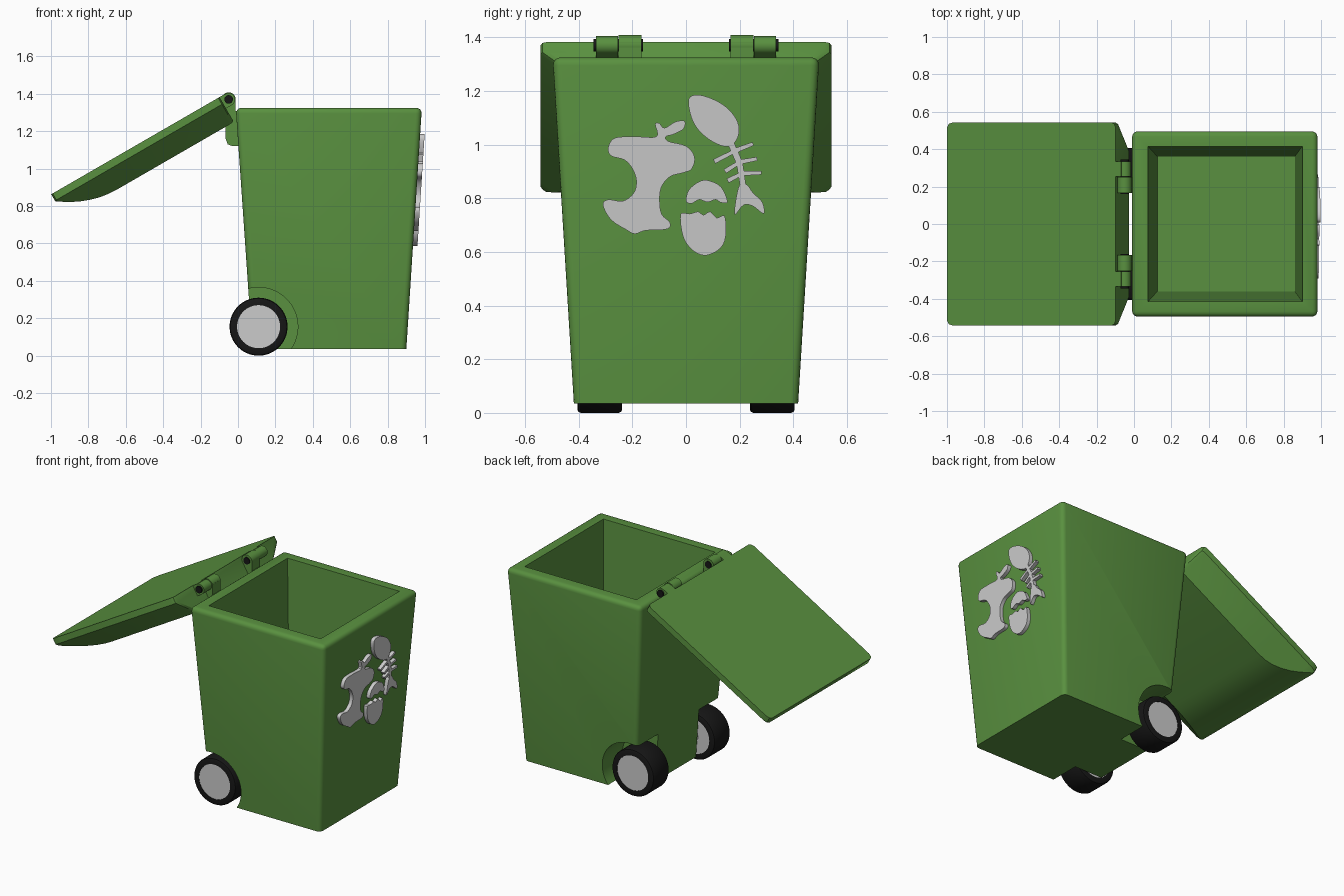
import bpy, bmesh, math
from mathutils import Vector

if "Cube" in bpy.data.objects:
    bpy.data.objects.remove(bpy.data.objects["Cube"])


def material(name, rgb):
    m = bpy.data.materials.new(name)
    m.diffuse_color = (*rgb, 1)
    m.use_nodes = True
    m.node_tree.nodes["Principled BSDF"].inputs["Base Color"].default_value = m.diffuse_color
    return m


GREEN = material("green_plastic", (0.10, 0.28, 0.05))
BLACK = material("black_rubber", (0.008, 0.008, 0.008))


def finish(bm, name, mat=None, smooth=True):
    bmesh.ops.recalc_face_normals(bm, faces=bm.faces)
    me = bpy.data.meshes.new(name)
    bm.to_mesh(me)
    bm.free()
    ob = bpy.data.objects.new(name, me)
    bpy.context.collection.objects.link(ob)
    if mat:
        me.materials.append(mat)
    if smooth:
        bpy.ops.object.select_all(action='DESELECT')
        ob.select_set(True)
        bpy.context.view_layer.objects.active = ob
        bpy.ops.object.shade_smooth_by_angle(angle=math.radians(35))
    return ob


def loft(bm, rings, closed=False, caps=True):
    """Skin rings of equal point count."""
    vs = [[bm.verts.new(p) for p in r] for r in rings]
    n = len(vs[0])
    pairs = list(zip(vs, vs[1:])) + ([(vs[-1], vs[0])] if closed else [])
    for a, b in pairs:
        for i in range(n):
            j = (i + 1) % n
            bm.faces.new((a[i], a[j], b[j], b[i]))
    if caps and not closed:
        bm.faces.new(vs[0])
        bm.faces.new(vs[-1])
    return vs


def circle(cx, cz, r, y, n=48):
    return [(cx + r * math.cos(2 * math.pi * i / n), y,
             cz + r * math.sin(2 * math.pi * i / n)) for i in range(n)]


def cylinder(name, c, r, y0, y1, mat, n=48):
    bm = bmesh.new()
    loft(bm, [circle(*c, r, y0, n), circle(*c, r, y1, n)])
    return finish(bm, name, mat)


def prism_y(name, pts, y0, y1, mat):
    bm = bmesh.new()
    loft(bm, [[(x, y, z) for x, z in pts] for y in (y0, y1)])
    return finish(bm, name, mat)


# Bin body: tapered tub with thick walls and rounded outer edges
def rect(x0, x1, h, z):
    return [(x0, -h, z), (x1, -h, z), (x1, h, z), (x0, h, z)]


bm = bmesh.new()
v = loft(bm, [rect(0.077, 0.90, 0.418, 0.035), rect(-0.012, 0.983, 0.497, 1.325),
              rect(0.075, 0.90, 0.415, 1.325), rect(0.125, 0.86, 0.36, 0.38)])
edges = [bm.edges.get((v[1][i], v[1][(i + 1) % 4])) for i in range(4)]
edges += [bm.edges.get((v[0][i], v[1][i])) for i in range(4)]
bmesh.ops.bevel(bm, geom=edges, offset=0.03, segments=4, profile=0.5, affect='EDGES')
body = finish(bm, "bin_body", GREEN)

# Wheel wells cut from the rear lower corners
WHEEL = (0.11, 0.155)
for s in (-1, 1):
    cutter = cylinder("wheel_well_cutter", WHEEL, 0.21, s * 0.215, s * 0.7, None, 64)
    cutter.hide_render = True
    cutter.hide_set(True)
    mod = body.modifiers.new("wheel_well", 'BOOLEAN')
    mod.object = cutter
    mod.operation = 'DIFFERENCE'
    mod.solver = 'EXACT'
bpy.ops.object.select_all(action='DESELECT')
body.select_set(True)
bpy.context.view_layer.objects.active = body
for m in [m.name for m in body.modifiers if m.type == 'BOOLEAN']:
    bpy.ops.object.modifier_apply(modifier=m)
for ob in [o for o in bpy.data.objects if "cutter" in o.name]:
    bpy.data.objects.remove(ob)
bpy.ops.object.shade_smooth_by_angle(angle=math.radians(35))

# Wheels with hubs, and the axle
TYRE = [(0.115, 0.238), (0.143, 0.238), (0.151, 0.242), (0.155, 0.25),
        (0.155, 0.393), (0.151, 0.401), (0.143, 0.405), (0.115, 0.405)]
for s, side in ((-1, "front"), (1, "back")):
    bm = bmesh.new()
    loft(bm, [circle(*WHEEL, r, s * y, 64) for r, y in TYRE], closed=True)
    finish(bm, side + "_tyre", BLACK)
    cylinder(side + "_wheel_hub", WHEEL, 0.116, s * 0.241, s * 0.402, None, 64)
cylinder("axle", WHEEL, 0.03, -0.25, 0.25, None, 24)


# Open lid: u runs from the hinge outwards, w away from the flat inner side
def lid_xz(u, w):
    return (-0.06 - 0.866 * u + 0.5 * w, 1.405 - 0.5 * u - 0.866 * w)


SECTIONS = [(0.045, 0.145, 0.025), (0.053, 0.152, 0.008), (0.07, 0.154, 0),
            (0.768, 0.154, 0), (0.82, 0.151, 0), (0.87, 0.143, 0), (0.92, 0.129, 0),
            (0.97, 0.11, 0), (1.02, 0.085, 0), (1.05, 0.066, 0),
            (1.075, 0.05, 0.008), (1.084, 0.043, 0.025)]
bm = bmesh.new()
rings = []
for u, w, inset in SECTIONS:
    outer = 0.543 - inset
    top = outer - 0.14 * (w - 0.04) / 0.114
    ring = []
    for y, h in ((-outer, 0), (-outer, 0.04), (-top, w), (top, w), (outer, 0.04), (outer, 0)):
        x, z = lid_xz(u, h)
        ring.append((x, y, z))
    rings.append(ring)
loft(bm, rings)
finish(bm, "lid", GREEN)

# Hinges: pin, lid knuckle with arm, body knuckle with bracket
PIN = (-0.05, 1.37)
ARM = [lid_xz(u, w) for u, w in ((0.01, 0.0), (0.07, 0.0), (0.07, 0.07), (0.01, 0.07))]
BRACKET = [(-0.088, 1.37), (-0.068, 1.25), (-0.066, 1.16), (-0.055, 1.13), (-0.03, 1.12),
           (0.02, 1.12), (0.0, 1.30), (-0.013, 1.31), (-0.013, 1.38)]
for s, side in ((-1, "front"), (1, "back")):
    cylinder(side + "_hinge_pin", PIN, 0.023, s * 0.16, s * 0.345, BLACK, 24)
    cylinder(side + "_lid_knuckle", PIN, 0.034, s * 0.254, s * 0.335, GREEN, 32)
    prism_y(side + "_lid_arm", ARM, s * 0.254, s * 0.335, GREEN)
    cylinder(side + "_body_knuckle", PIN, 0.038, s * 0.165, s * 0.252, GREEN, 32)
    prism_y(side + "_hinge_bracket", BRACKET, s * 0.165, s * 0.252, GREEN)


# Raised food-waste pictures on the sloping right side, outlines in (y, z)
def rounded(pts, steps=4):
    p = [Vector(q) for q in pts]
    out = []
    for i in range(len(p)):
        a, b, c, d = (p[(i + k) % len(p)] for k in (-1, 0, 1, 2))
        for k in range(steps):
            t = k / steps
            out.append(0.5 * (2 * b + (c - a) * t + (2 * a - 5 * b + 4 * c - d) * t * t
                              + (3 * b - a - 3 * c + d) * t ** 3))
    return out


def relief(name, outlines):
    bm = bmesh.new()
    for pts in outlines:
        loft(bm, [[(0.983 - (1.325 - z) * 0.0643 + t, y, z) for y, z in pts]
                  for t in (-0.006, 0.024)])
    finish(bm, name)


def strip(a, b, w0, w1):
    a, b = Vector(a), Vector(b)
    n = Vector((a.y - b.y, b.x - a.x)).normalized()
    return [a + n * w0, b + n * w1, b - n * w1, a - n * w0]


relief("apple_core", [rounded([
    (-0.11, 1.03), (-0.115, 1.075), (-0.10, 1.08), (-0.08, 1.062), (-0.04, 1.085),
    (-0.005, 1.088), (-0.01, 1.058), (-0.05, 1.037), (-0.075, 1.03), (-0.065, 1.012),
    (0.0, 0.995), (0.032, 0.955), (0.022, 0.91), (-0.01, 0.895), (-0.06, 0.88),
    (-0.092, 0.84), (-0.098, 0.79), (-0.09, 0.74), (-0.06, 0.71), (-0.07, 0.685),
    (-0.15, 0.68), (-0.19, 0.667), (-0.222, 0.682), (-0.28, 0.72), (-0.31, 0.775),
    (-0.29, 0.795), (-0.235, 0.79), (-0.195, 0.82), (-0.185, 0.865), (-0.20, 0.91),
    (-0.23, 0.943), (-0.28, 0.958), (-0.29, 0.99), (-0.265, 1.025), (-0.19, 1.03)])])
relief("fish_head", [rounded([
    (0.01, 1.17), (0.05, 1.185), (0.12, 1.16), (0.17, 1.12), (0.197, 1.07),
    (0.19, 1.02), (0.155, 0.992), (0.10, 1.01), (0.05, 1.05), (0.02, 1.10)])])
ribs = [((0.105, 0.937), (0.19, 0.98)), ((0.19, 0.98), (0.25, 1.003)),
        ((0.145, 0.90), (0.20, 0.935)), ((0.20, 0.935), (0.265, 0.947)),
        ((0.155, 0.865), (0.21, 0.893)), ((0.21, 0.893), (0.282, 0.895))]
bones = [strip((0.165, 1.01), (0.20, 0.93), 0.012, 0.012),
         strip((0.20, 0.93), (0.215, 0.83), 0.012, 0.011)]
bones += [strip(a, b, 0.009, 0.007) for a, b in ribs]
bones.append(rounded([(0.20, 0.85), (0.185, 0.79), (0.182, 0.738), (0.215, 0.775),
                      (0.25, 0.77), (0.29, 0.742), (0.285, 0.785), (0.25, 0.82), (0.228, 0.85)]))
relief("fish_bones", bones)
relief("egg_shell_top", [rounded([
    (0.0, 0.79), (0.01, 0.83), (0.045, 0.86), (0.08, 0.867), (0.13, 0.843), (0.155, 0.787),
    (0.13, 0.784), (0.11, 0.795), (0.08, 0.785), (0.05, 0.795), (0.02, 0.78)])])
relief("egg_shell_bottom", [rounded([
    (-0.02, 0.74), (0.015, 0.742), (0.045, 0.75), (0.065, 0.738), (0.09, 0.75),
    (0.115, 0.727), (0.143, 0.735), (0.15, 0.68), (0.14, 0.63), (0.11, 0.60),
    (0.065, 0.587), (0.02, 0.61), (-0.012, 0.66)])])
